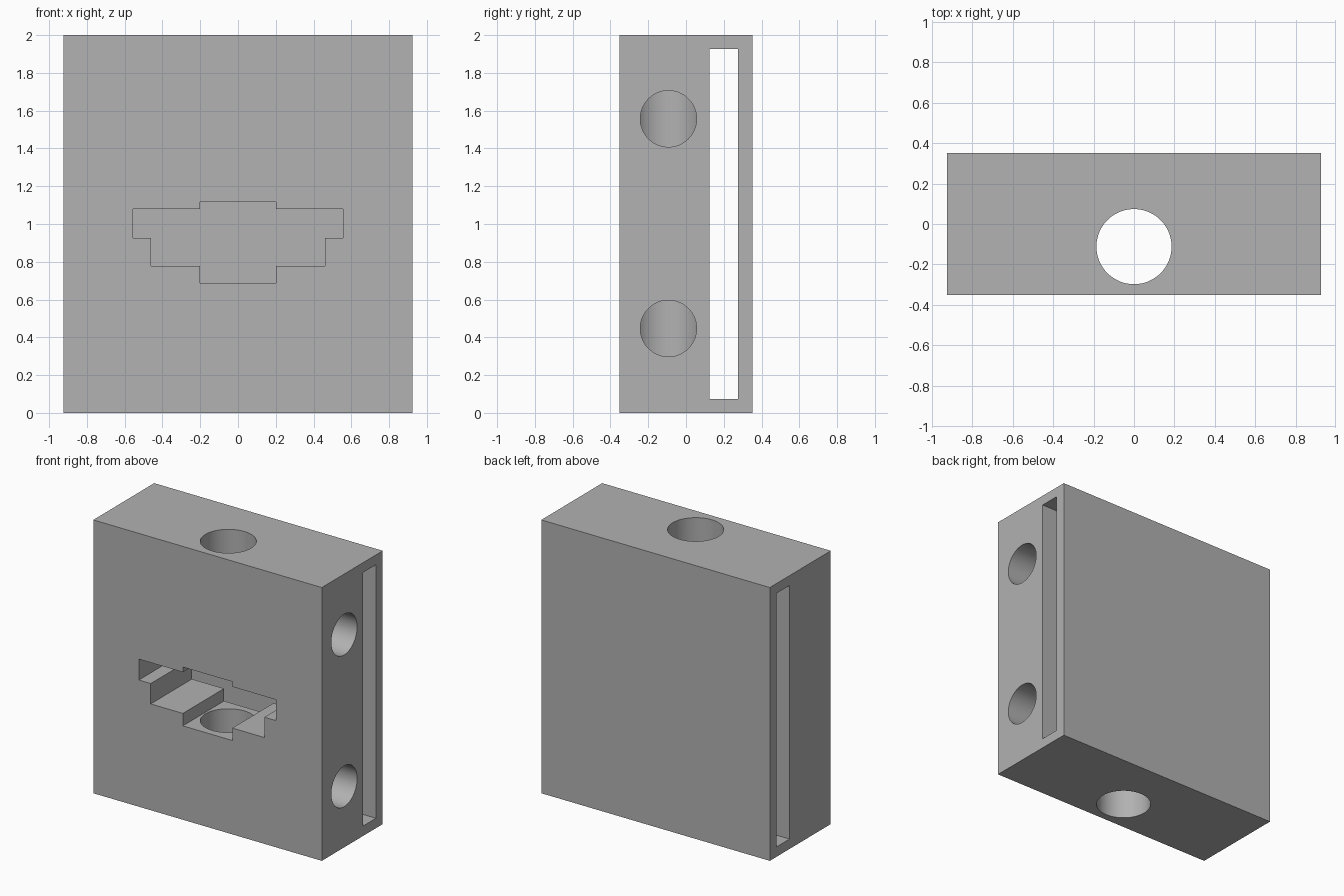
import bpy, bmesh, math
from mathutils import Matrix

cube = bpy.data.objects.get("Cube")
if cube:
    bpy.data.objects.remove(cube, do_unlink=True)

WIDTH, DEPTH, HEIGHT = 1.85, 0.704, 2.0
FRONT = -DEPTH / 2

grey = bpy.data.materials.new("plain_grey")
grey.use_nodes = True
colour = (0.445, 0.445, 0.445, 1)
grey.diffuse_color = colour
grey.node_tree.nodes["Principled BSDF"].inputs["Base Color"].default_value = colour


def make_object(name, bm):
    bmesh.ops.recalc_face_normals(bm, faces=bm.faces)
    mesh = bpy.data.meshes.new(name)
    bm.to_mesh(mesh)
    bm.free()
    mesh.materials.append(grey)
    obj = bpy.data.objects.new(name, mesh)
    bpy.context.collection.objects.link(obj)
    return obj


def box(name, size, centre):
    bm = bmesh.new()
    bmesh.ops.create_cube(bm, size=1)
    bmesh.ops.scale(bm, vec=size, verts=bm.verts)
    bmesh.ops.translate(bm, vec=centre, verts=bm.verts)
    return make_object(name, bm)


def cylinder(name, radius, length, centre, along_x=False):
    bm = bmesh.new()
    turn = Matrix.Rotation(math.pi / 2, 4, "Y") if along_x else Matrix()
    bmesh.ops.create_cone(bm, cap_ends=True, segments=96, radius1=radius,
                          radius2=radius, depth=length,
                          matrix=Matrix.Translation(centre) @ turn)
    return make_object(name, bm)


def extrude_back(name, half, start, end):
    # Mirror a half outline (x, z) and extrude it along y
    outline = half + [(-x, z) for x, z in reversed(half)]
    bm = bmesh.new()
    face = bm.faces.new([bm.verts.new((x, start, z)) for x, z in outline])
    extruded = bmesh.ops.extrude_face_region(bm, geom=[face])["geom"]
    moved = [v for v in extruded if isinstance(v, bmesh.types.BMVert)]
    bmesh.ops.translate(bm, vec=(0, end - start, 0), verts=moved)
    return make_object(name, bm)


# Main block
block = box("block", (WIDTH, DEPTH, HEIGHT), (0, 0, HEIGHT / 2))

# Flat slot running side to side, near the back
cutters = [box("slot_cutter", (2.2, 0.15, 1.855), (0, 0.199, 1.0))]

# Stepped pocket from the front into the slot
steps = [(0.2, 0.687), (0.2, 0.778), (0.46, 0.778), (0.46, 0.927),
         (0.556, 0.927), (0.556, 1.08), (0.2, 1.08), (0.2, 1.117)]
cutters.append(extrude_back("pocket_cutter", steps, FRONT - 0.1, 0.2))

# Vertical bore, and two side holes that open into it
cutters.append(cylinder("bore_cutter", 0.186, 2.4, (0, -0.112, 1)))
for z in (0.447, 1.557):
    cutters.append(cylinder("side_hole_cutter", 0.149, 1.1, (0.55, -0.093, z), True))

bpy.context.view_layer.objects.active = block
for cutter in cutters:
    cutter.hide_render = True
    mod = block.modifiers.new("cut", "BOOLEAN")
    mod.operation = "DIFFERENCE"
    mod.solver = "EXACT"
    mod.object = cutter
    bpy.ops.object.modifier_apply(modifier=mod.name)
    bpy.data.objects.remove(cutter, do_unlink=True)

# Smooth bores, sharp edges
bpy.ops.object.select_all(action="DESELECT")
block.select_set(True)
bpy.ops.object.shade_smooth_by_angle(angle=math.radians(30))
